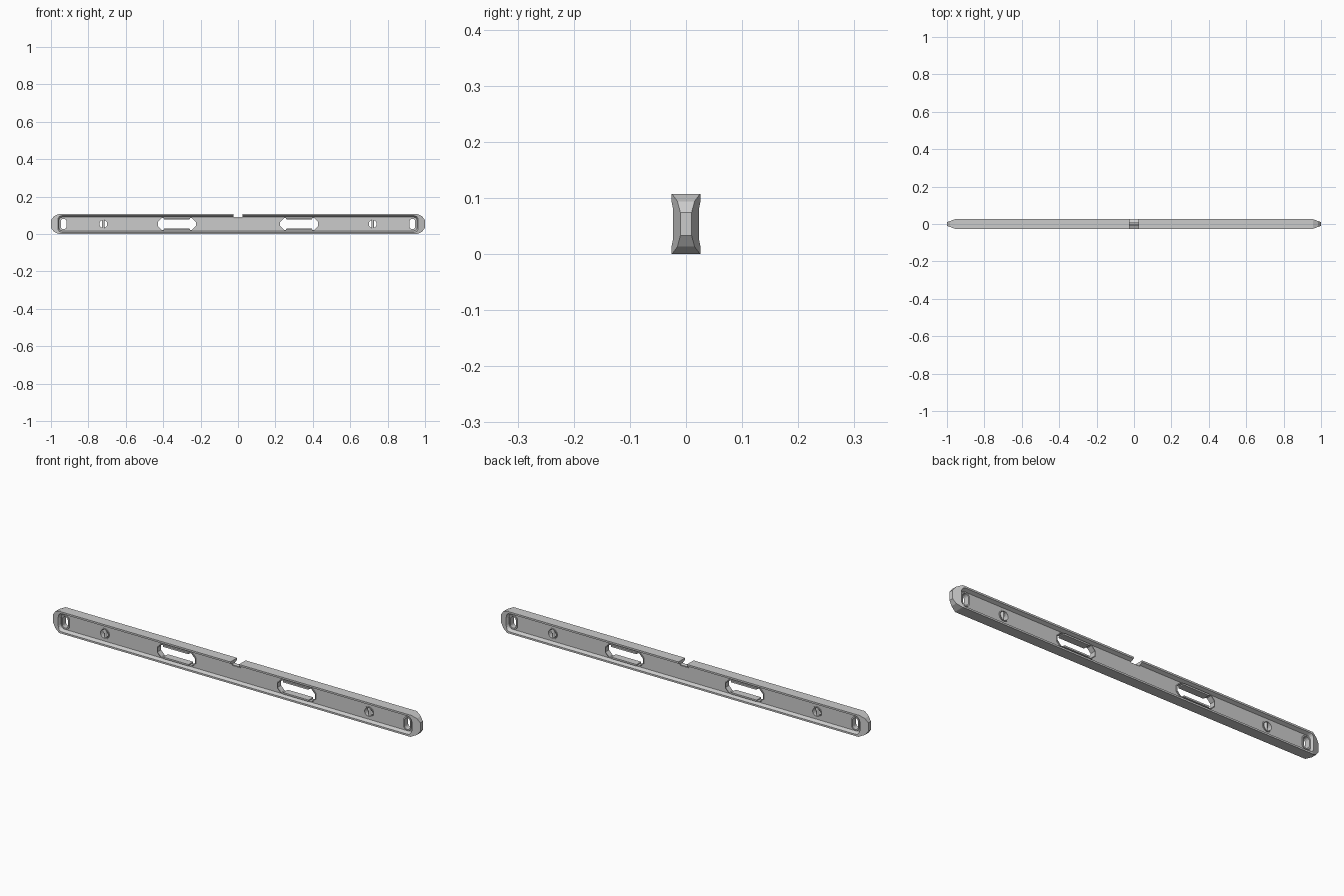
import bpy, bmesh, math

if "Cube" in bpy.data.objects:
    bpy.data.objects.remove(bpy.data.objects["Cube"])

H, W = 0.107, 0.026      # height and half thickness
WEB = 0.009              # half thickness of the recessed web
MID = H / 2


def prism(name, a, ya, b, yb):
    """Loft an XZ outline a at depth ya to outline b at depth yb."""
    bm = bmesh.new()
    va = [bm.verts.new((x, ya, z)) for x, z in a]
    vb = [bm.verts.new((x, yb, z)) for x, z in b]
    bm.faces.new(va)
    bm.faces.new(vb[::-1])
    n = len(a)
    for i in range(n):
        bm.faces.new((va[i], vb[i], vb[(i + 1) % n], va[(i + 1) % n]))
    bmesh.ops.recalc_face_normals(bm, faces=bm.faces)
    me = bpy.data.meshes.new(name)
    bm.to_mesh(me)
    bm.free()
    ob = bpy.data.objects.new(name, me)
    bpy.context.collection.objects.link(ob)
    return ob


def rounded(cx, cz, hx, hz, r, seg):
    """Rectangle outline with corners of radius r."""
    pts = []
    for q, (sx, sz) in enumerate([(1, 1), (-1, 1), (-1, -1), (1, -1)]):
        for i in range(seg + 1):
            t = math.pi / 2 * (q + i / seg)
            pts.append((cx + sx * (hx - r) + r * math.cos(t),
                        cz + sz * (hz - r) + r * math.sin(t)))
    # drop coincident points of fully round ends
    return [p for i, p in enumerate(pts) if math.dist(p, pts[i - 1]) > 1e-5]


def circle(cx, cz, r, n=16):
    return [(cx + r * math.cos(2 * math.pi * (i + .5) / n),
             cz + r * math.sin(2 * math.pi * (i + .5) / n)) for i in range(n)]


def boolean(ob, cutter, op='DIFFERENCE'):
    m = ob.modifiers.new("cut", 'BOOLEAN')
    m.operation, m.object, m.solver = op, cutter, 'EXACT'
    bpy.context.view_layer.objects.active = ob
    bpy.ops.object.modifier_apply(modifier=m.name)
    bpy.data.objects.remove(cutter)


def ring(name, outer, inner, hy):
    """Frame lining a hole in the web."""
    ob = prism(name, outer, -hy, outer, hy)
    boolean(ob, prism("cutter", inner, -1, inner, 1))
    return ob


def tube(name, loc, r, length, rot):
    bpy.ops.mesh.primitive_cylinder_add(vertices=12, radius=r, depth=length,
                                        location=loc, rotation=rot)
    ob = bpy.context.object
    ob.name = name
    bpy.ops.object.shade_smooth_by_angle(angle=math.radians(40))
    return ob


# body: chamfered front outline crossed with a plan that tapers at the ends
outline = [(s * x, z) for s, x, z in [
    (1, .958, 0), (1, .985, .013), (1, 1, .033), (1, 1, H - .033),
    (1, .985, H - .013), (1, .958, H), (-1, .958, H), (-1, .985, H - .013),
    (-1, 1, H - .033), (-1, 1, .033), (-1, .985, .013), (-1, .958, 0)]]
body = prism("level_body", outline, -W, outline, W)
plan = [(1.0, -.01), (1.0, .01), (.955, W), (-.955, W),
        (-1.0, .01), (-1.0, -.01), (-.955, -W), (.955, -W)]
taper = prism("cutter", plan, -.2, plan, .2)
taper.rotation_euler.x = math.pi / 2
bpy.context.view_layer.update()
boolean(body, taper, 'INTERSECT')

# recessed side panels with sloping walls
small = rounded(0, MID, .957, .037, .02, 4)
large = rounded(0, MID, .965, .045, .024, 4)
for s in (-1, 1):
    boolean(body, prism("cutter", small, s * WEB, large, s * .0265))

# notch in the top edge with its horizontal vial
notch = [(-.023, .083), (.023, .083), (.023, .12), (-.023, .12)]
boolean(body, prism("cutter", notch, -.1, notch, .1))
tube("top_vial", (0, 0, .086), .006, .046, (0, math.pi / 2, 0))


def handle(cx, o):
    """Hand hole outline: wide clipped ends and a narrower middle."""
    q = [(.105, .014), (.085, .034), (.068, .034), (.06, .028)]
    q = [(x - o, z - o) for x, z in q]
    pts = q + [(-x, z) for x, z in q[::-1]]
    pts += [(-x, -z) for x, z in pts]
    return [(cx + x, MID + z) for x, z in pts]


for s, side in ((-1, "left"), (1, "right")):
    # hand hole and lining
    cx = s * .327
    hole = handle(cx, 0)
    boolean(body, prism("cutter", hole, -.1, hole, .1))
    ring("handle_frame_" + side, hole, handle(cx, .003), .014)
    # upper and lower grip pads
    for dz, part in ((.029, "upper"), (-.029, "lower")):
        pad = rounded(cx, MID + dz, .07, .004, .003, 2)
        prism(f"{part}_grip_{side}", pad, -.018, pad, .018)

    # round port with an upright vial
    cx = s * .72
    hole = circle(cx, MID, .026)
    boolean(body, prism("cutter", hole, -.1, hole, .1))
    ring("round_port_" + side, hole, circle(cx, MID, .021), .013)
    tube("upright_vial_" + side, (cx, 0, MID), .007, .044, (0, 0, 0))

    # oval port near the end
    cx = s * .932
    hole = rounded(cx, MID, .021, .034, .019, 4)
    boolean(body, prism("cutter", hole, -.1, hole, .1))
    ring("end_port_" + side, hole, rounded(cx, MID, .015, .028, .0145, 4), .014)
